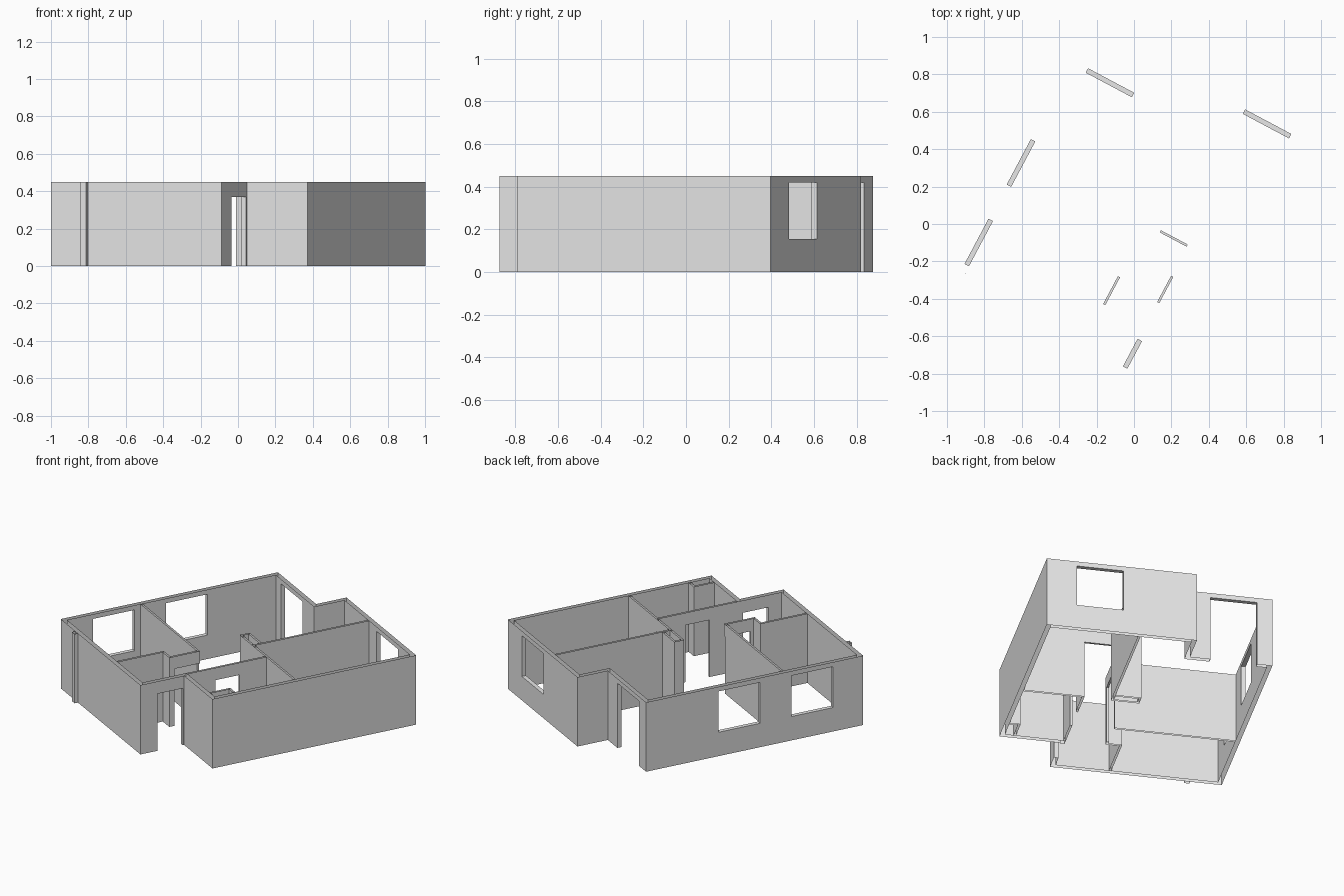
import bpy
import bmesh
import math
from mathutils import Matrix

cube = bpy.data.objects.get("Cube")
if cube:
    bpy.data.objects.remove(cube, do_unlink=True)

HEIGHT = 0.45        # wall height
T = 0.027            # outer wall thickness
S = 0.013            # partition thickness
DOOR = 0.37          # inner and entrance door height
HEAD = 0.42          # window head height
SILL = 0.155
TURN = Matrix.Rotation(math.radians(-28), 4, "Z")   # plan is turned on the site

plaster = bpy.data.materials.new("plaster_grey")
plaster.use_nodes = True
plaster.diffuse_color = (0.8, 0.8, 0.8, 1)
plaster.node_tree.nodes["Principled BSDF"].inputs["Base Color"].default_value = (0.8, 0.8, 0.8, 1)


def inside(boxes, p):
    return any(all(b[2 * i] < p[i] < b[2 * i + 1] for i in range(3)) for b in boxes)


def build(name, walls, openings):
    """Merge wall boxes, cut openings, and leave tops and bottoms open."""
    solid = [(*w, 0, HEIGHT) for w in walls]
    cuts = [sorted({round(b[2 * i + k], 4) for b in solid + openings for k in (0, 1)})
            for i in range(3)]
    counts = [len(c) - 1 for c in cuts]

    def filled(cell):
        if any(not 0 <= cell[i] < counts[i] for i in range(3)):
            return False
        mid = [(cuts[i][cell[i]] + cuts[i][cell[i] + 1]) / 2 for i in range(3)]
        return inside(solid, mid) and not inside(openings, mid)

    bm = bmesh.new()
    for x in range(counts[0]):
        for y in range(counts[1]):
            for z in range(counts[2]):
                cell = (x, y, z)
                if not filled(cell):
                    continue
                for axis in range(3):
                    for side in (0, 1):
                        near = list(cell)
                        near[axis] += 2 * side - 1
                        rim = axis == 2 and not 0 <= near[2] < counts[2]
                        if rim or filled(near):
                            continue
                        a, b = (axis + 1) % 3, (axis + 2) % 3
                        verts = []
                        for da, db in ((0, 0), (1, 0), (1, 1), (0, 1)):
                            co = [0, 0, 0]
                            co[axis] = cuts[axis][cell[axis] + side]
                            co[a] = cuts[a][cell[a] + da]
                            co[b] = cuts[b][cell[b] + db]
                            verts.append(bm.verts.new(co))
                        bm.faces.new(verts if side else verts[::-1])
    bmesh.ops.remove_doubles(bm, verts=bm.verts[:], dist=0.0005)
    bmesh.ops.dissolve_limit(bm, angle_limit=0.02, verts=bm.verts[:], edges=bm.edges[:])
    bm.transform(TURN)
    mesh = bpy.data.meshes.new(name)
    bm.to_mesh(mesh)
    bm.free()
    mesh.materials.append(plaster)
    obj = bpy.data.objects.new(name, mesh)
    bpy.context.collection.objects.link(obj)


# Outline of the house
L, R = -0.7, 0.698            # left and right outer faces
F, B = -0.813, 0.82           # front and back outer faces
ENTRY, PORCH = 0.332, -0.524  # recessed entrance corner
STEP, TERRACE = -0.204, 0.62  # recessed terrace corner

outer = [
    (L, L + T, F, TERRACE),
    (L, ENTRY, F, F + T),
    (ENTRY - T, ENTRY, F, PORCH + T),
    (ENTRY - T, R, PORCH, PORCH + T),
    (R - T, R, PORCH, B),
    (STEP, R, B - T, B),
    (STEP, STEP + T, TERRACE - T, B),
    (L, STEP + T, TERRACE - T, TERRACE),
]
outer_openings = [
    (L, L + T, -0.133, 0.142, SILL, HEAD),              # side windows
    (L, L + T, -0.614, -0.34, SILL, HEAD),
    (0.237, 0.517, B - T, B, SILL, HEAD),               # back window
    (-0.608, -0.328, TERRACE - T, TERRACE, 0, HEAD),    # terrace door
    (ENTRY - T, ENTRY, -0.70, -0.533, 0, DOOR),         # entrance door
]
build("outer_walls", outer, outer_openings)

# Partitions between the rooms
HALL, BED, MID, BATH = 0.305, 0.13, 0.025, 0.055
partitions = [
    (L + T, BATH + S, -0.3, -0.3 + S),                  # left room divider
    (BATH, BATH + S, -0.488, -0.287),                   # bathroom door wall
    (-0.03, BATH + S, -0.488, -0.488 + S),              # bathroom jog
    (-0.03, -0.03 + S, F + T, -0.475),                  # bathroom long wall
    (HALL, HALL + S, PORCH + T, MID + S),               # hall wall
    (BED, R - T, MID, MID + S),                         # cross wall
    (BED, BED + S, MID, B - T),                         # bedroom wall
]
partition_openings = [
    (HALL, HALL + S, -0.31, -0.151, 0, DOOR),
    (BATH, BATH + S, -0.455, -0.3 + S, 0, DOOR),
    (BED + S, HALL, MID, MID + S, 0, DOOR),
]
build("partition_walls", partitions, partition_openings)

# Service shafts
build("middle_shaft", [
    (-0.026, -0.026 + S, MID, 0.09),
    (-0.026, BED, 0.09 - S, 0.09),
    (-0.026, BED, MID, MID + S),
], [])
build("corner_shaft", [
    (0.605, 0.605 + S, PORCH + T, -0.36),
    (0.605, R - T, -0.36 - S, -0.36),
], [])

# Outside pipe casing on the front wall
build("front_post", [(-0.51, -0.477, F - 0.022, F)], [])
